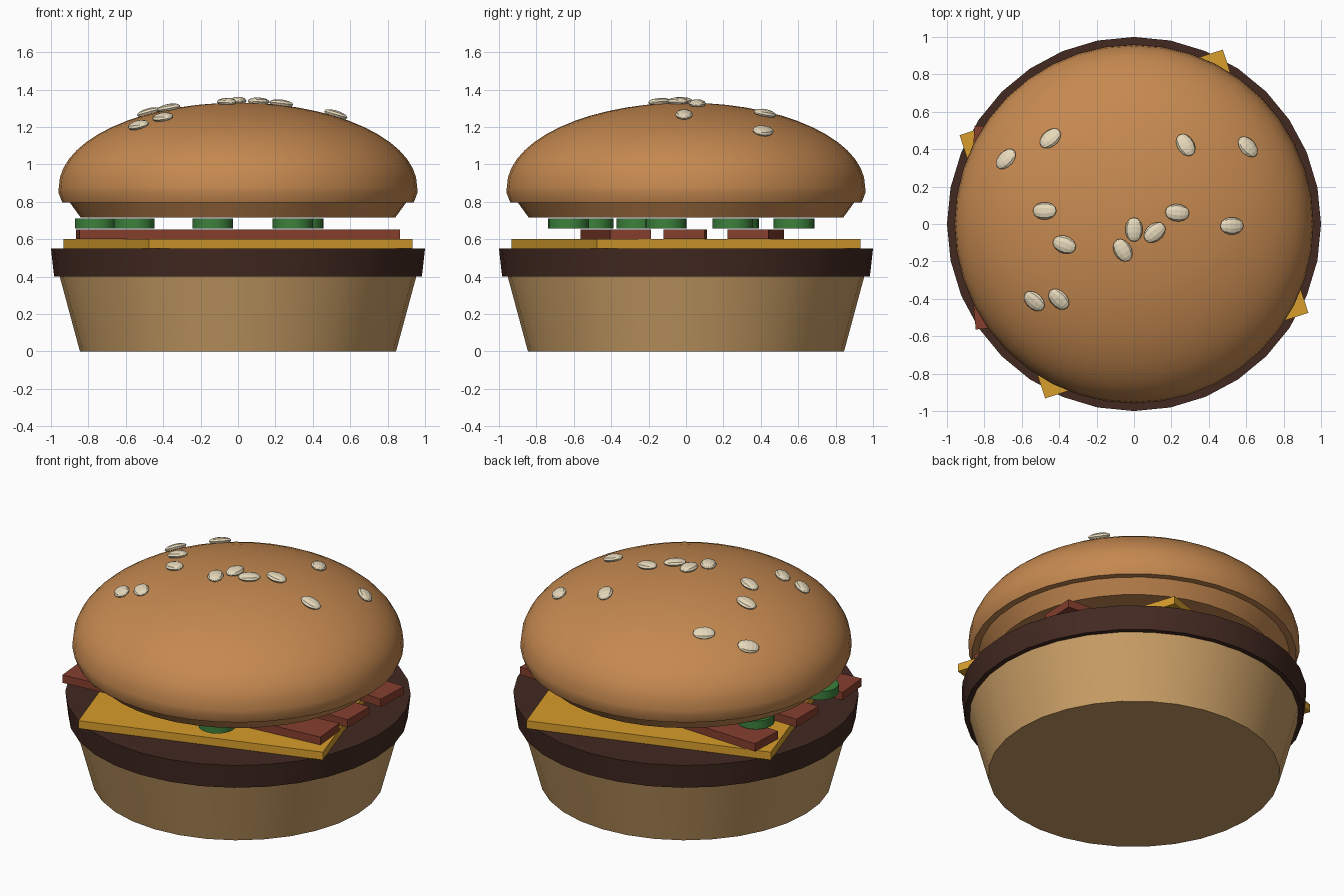
import bpy, bmesh, math
from mathutils import Matrix, Vector

if "Cube" in bpy.data.objects:
    bpy.data.objects.remove(bpy.data.objects["Cube"])


def material(name, rgb):
    m = bpy.data.materials.new(name)
    m.diffuse_color = (*rgb, 1)
    m.use_nodes = True
    m.node_tree.nodes["Principled BSDF"].inputs["Base Color"].default_value = m.diffuse_color
    return m


CRUST = material("crust", (0.56, 0.25, 0.08))
BREAD = material("bread", (0.58, 0.34, 0.13))
MEAT = material("meat", (0.055, 0.022, 0.015))
CHEESE = material("cheese", (0.68, 0.34, 0.025))
BACON = material("bacon", (0.24, 0.05, 0.028))
PICKLE = material("pickle", (0.045, 0.22, 0.045))
SEED = material("seed", (0.80, 0.70, 0.50))


def finish(name, bm, mat, smooth=True):
    bmesh.ops.recalc_face_normals(bm, faces=bm.faces)
    me = bpy.data.meshes.new(name)
    bm.to_mesh(me)
    bm.free()
    me.materials.append(mat)
    ob = bpy.data.objects.new(name, me)
    bpy.context.collection.objects.link(ob)
    if smooth:
        bpy.ops.object.select_all(action='DESELECT')
        ob.select_set(True)
        bpy.context.view_layer.objects.active = ob
        bpy.ops.object.shade_smooth_by_angle(angle=math.radians(30))
    return ob


def lathe(name, profile, mat, sides=32, centre=(0, 0)):
    """Spin a list of (radius, z) points around the vertical axis."""
    bm = bmesh.new()
    pts = [bm.verts.new((r, 0, z)) for r, z in profile]
    edges = [bm.edges.new(p) for p in zip(pts, pts[1:])]
    bmesh.ops.spin(bm, geom=pts + edges, axis=(0, 0, 1), cent=(0, 0, 0),
                   angle=math.tau, steps=sides, use_duplicate=False)
    bmesh.ops.remove_doubles(bm, verts=bm.verts, dist=1e-4)
    bmesh.ops.translate(bm, verts=bm.verts, vec=(*centre, 0))
    return finish(name, bm, mat)


def slab(name, size, centre, angle, mat):
    bm = bmesh.new()
    mtx = (Matrix.Translation(centre) @ Matrix.Rotation(math.radians(angle), 4, 'Z')
           @ Matrix.Diagonal((*size, 1)))
    bmesh.ops.create_cube(bm, size=1, matrix=mtx)
    return finish(name, bm, mat, smooth=False)


# Bottom bun and patty
lathe("bottom_bun", [(0, 0), (0.845, 0), (0.953, 0.40), (0, 0.40)], BREAD)
lathe("patty", [(0, 0.40), (0.983, 0.40), (1.0, 0.55), (0, 0.55)], MEAT)

# Cheese slice and bacon strips
slab("cheese_slice", (1.48, 1.48, 0.05), (0, 0, 0.575), 18, CHEESE)
for i, (y, angle) in enumerate([(-0.375, 5.3), (-0.005, -0.4), (0.373, -2.8)]):
    slab(f"bacon_strip_{i + 1}", (1.72, 0.22, 0.05), (0, y, 0.627), angle, BACON)

# Pickle slices
pickles = [(0.293, -0.628), (-0.763, -0.263), (-0.69, 0.28), (0.347, 0.25),
           (-0.555, -0.497), (-0.135, -0.107), (0.30, 0.577)]
for i, c in enumerate(pickles):
    lathe(f"pickle_slice_{i + 1}", [(0, 0.657), (0.109, 0.657), (0.109, 0.71), (0, 0.71)],
          PICKLE, 20, c)

# Top bun: tapered underside, rim band and elliptical dome
DOME_Z, DOME_R, DOME_H = 0.88, 0.958, 0.45
dome = [(DOME_R * math.cos(a), DOME_Z + DOME_H * math.sin(a))
        for a in (math.pi / 2 * k / 14 for k in range(15))]
lathe("top_bun", [(0, 0.715), (0.84, 0.715), (0.90, 0.797), (0.94, 0.797), (0.96, 0.85)]
      + dome, CRUST, 40)

# Sesame seeds lying on the dome: x, y, heading in degrees
seeds = [(-0.68, 0.345, 40), (-0.445, 0.455, 40), (0.275, 0.42, -60), (0.605, 0.41, -45),
         (-0.475, 0.07, 0), (-0.37, -0.11, -20), (0, -0.03, 90), (0.11, -0.045, 40),
         (0.23, 0.06, -5), (0.52, -0.01, 0), (-0.06, -0.14, -60), (-0.53, -0.41, -40),
         (-0.40, -0.40, -45)]
for i, (x, y, heading) in enumerate(seeds):
    h = math.sqrt(1 - (x * x + y * y) / DOME_R ** 2)
    normal = Vector((x / DOME_R ** 2, y / DOME_R ** 2, h / DOME_H)).normalized()
    tilt = Vector((0, 0, 1)).rotation_difference(normal).to_matrix().to_4x4()
    pos = Vector((x, y, DOME_Z + DOME_H * h)) + normal * 0.01
    bm = bmesh.new()
    mtx = (Matrix.Translation(pos) @ tilt @ Matrix.Rotation(math.radians(heading), 4, 'Z')
           @ Matrix.Diagonal((0.065, 0.047, 0.022, 1)) @ Matrix.Rotation(math.pi / 2, 4, 'Y'))
    bmesh.ops.create_uvsphere(bm, u_segments=10, v_segments=7, radius=1, matrix=mtx)
    finish(f"sesame_seed_{i + 1}", bm, SEED, smooth=False)
